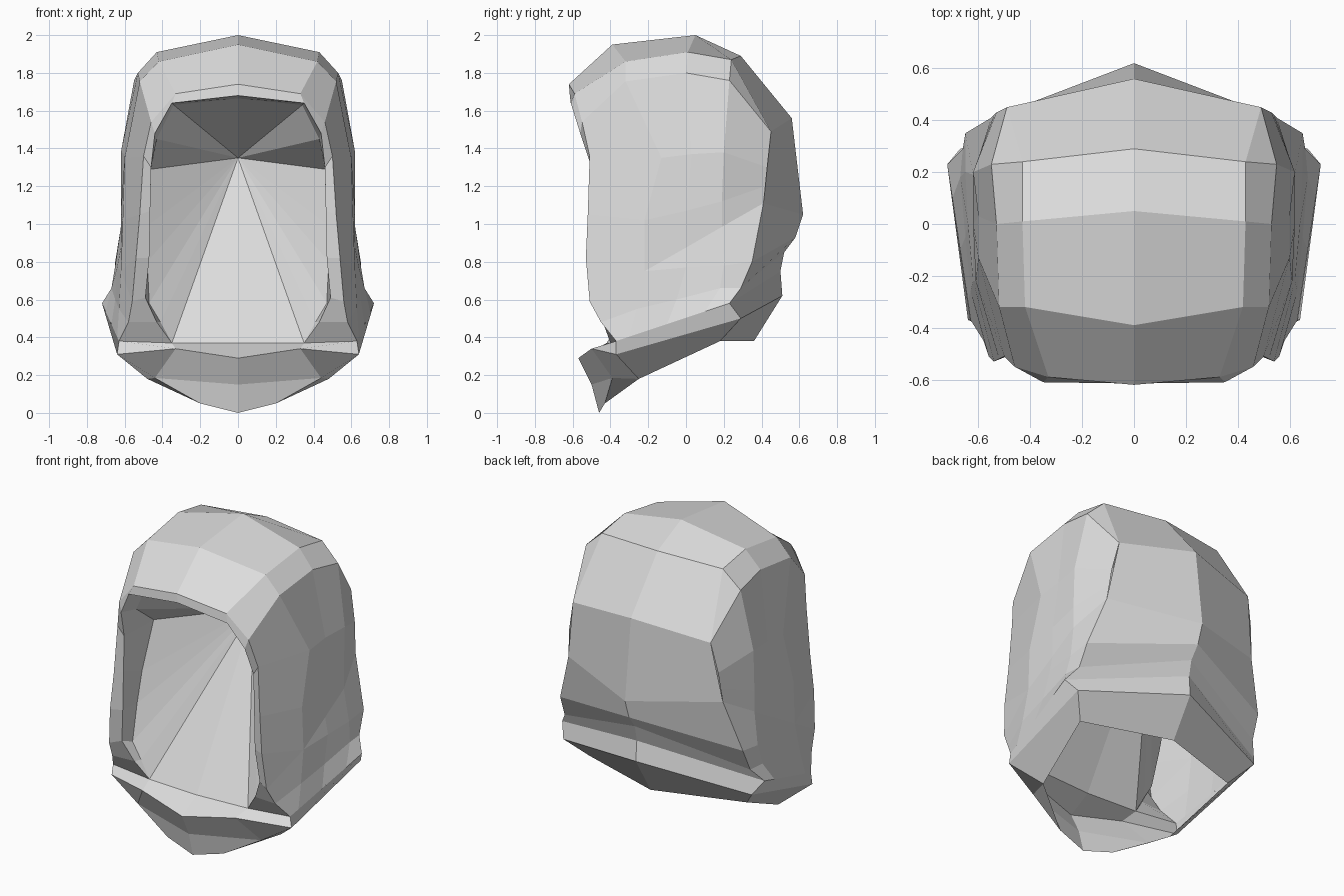
import bpy, bmesh

grey = bpy.data.materials.new("light grey")
grey.diffuse_color = (0.72, 0.72, 0.72, 1)


def build(name, groups):
    """Bridge successive rows of points in each group, then mirror across x."""
    bm = bmesh.new()
    verts = {}

    def vert(p):
        if p not in verts:
            verts[p] = bm.verts.new(p)
        return verts[p]

    for rows in groups:
        for a, b in zip(rows, rows[1:]):
            for j in range(len(a) - 1):
                # repeated points collapse quads to triangles
                pts = list(dict.fromkeys((a[j], a[j + 1], b[j + 1], b[j])))
                if len(pts) > 2:
                    bm.faces.new([vert(p) for p in pts])
    mesh = bpy.data.meshes.new(name)
    bm.to_mesh(mesh)
    bm.free()
    mesh.materials.append(grey)
    obj = bpy.data.objects.new(name, mesh)
    bpy.context.collection.objects.link(obj)
    mod = obj.modifiers.new("mirror", "MIRROR")
    mod.use_clip = True
    mod.merge_threshold = 0.001


# Arches from the middle of the crown down the side, front to back
recess = [(0, -.46, 1.665), (.34, -.44, 1.63), (.43, -.42, 1.45),
          (.46, -.20, 1.29), (.48, -.29, .99), (.48, -.34, .80),
          (.47, -.40, .58), (.41, -.40, .48), (.35, -.40, .37)]
rim_inner = [(0, -.615, 1.68), (.35, -.61, 1.64), (.44, -.56, 1.48),
             (.46, -.50, 1.30), (.465, -.50, 1.07), (.47, -.50, .82),
             (.49, -.48, .61), (.43, -.44, .48), (.35, -.40, .37)]
rim_outer = [(0, -.62, 1.74), (.33, -.59, 1.69), (.46, -.55, 1.54),
             (.50, -.51, 1.36), (.52, -.52, 1.05), (.54, -.53, .82),
             (.56, -.51, .59), (.58, -.45, .48), (.63, -.37, .38)]
brow = [(0, -.39, 1.95), (.42, -.32, 1.86), (.52, -.32, 1.755),
        (.60, -.13, 1.35), (.61, -.22, 1.02), (.62, -.22, .75),
        (.62, -.22, .75), (.63, -.26, .55), (.64, -.30, .40)]
crown = [(0, .05, 2.0), (.43, .01, 1.91), (.53, 0, 1.80),
         (.60, .03, 1.37), (.62, 0, 1.07), (.62, 0, .875),
         (.64, 0, .77), (.65, -.05, .60), (.67, -.10, .47)]
rear = [(0, .29, 1.89), (.43, .24, 1.87), (.55, .23, 1.76),
        (.62, .20, 1.38), (.62, .19, 1.12), (.62, .19, .985),
        (.65, .20, .78), (.67, .18, .66), (.70, .10, .535)]
corner = [(0, .56, 1.56), (.49, .45, 1.49), (.49, .45, 1.49),
          (.53, .43, 1.30), (.54, .42, 1.20), (.55, .41, 1.11),
          (.65, .35, .80), (.66, .29, .66), (.72, .23, .58)]

# Back panel rows, middle to corner, going down
back = [[(0, .56, 1.56), corner[1]], [(0, .62, 1.05), corner[5]],
        [(0, .58, .93), corner[6]], [(0, .52, .85), corner[7]],
        [(0, .50, .75), corner[8]]]

build("hood", [[recess, rim_inner, rim_outer, brow, crown, rear, corner], back])

# Recessed face panel: a fan from a deep point to the recess edge
opening = recess + [(0, -.42, .37)]
build("face_panel", [[[(0, .16, 1.35)] * len(opening), opening]])

# Collar rings from the back middle round to the front middle, going down
collar = [
    [(0, .50, .75), (.72, .23, .58), (.63, -.37, .38), (.35, -.40, .37), (0, -.42, .37)],
    [(0, .51, .62), (.67, .29, .50), (.64, -.37, .31), (.33, -.50, .34), (0, -.57, .29)],
    [(0, .36, .38), (.56, .18, .38), (.48, -.25, .18), (.44, -.39, .185), (0, -.50, .15)],
    [(0, .36, .38), (.56, .18, .38), (.48, -.25, .18), (.20, -.43, .05), (0, -.46, 0)],
]
build("collar", [collar])
